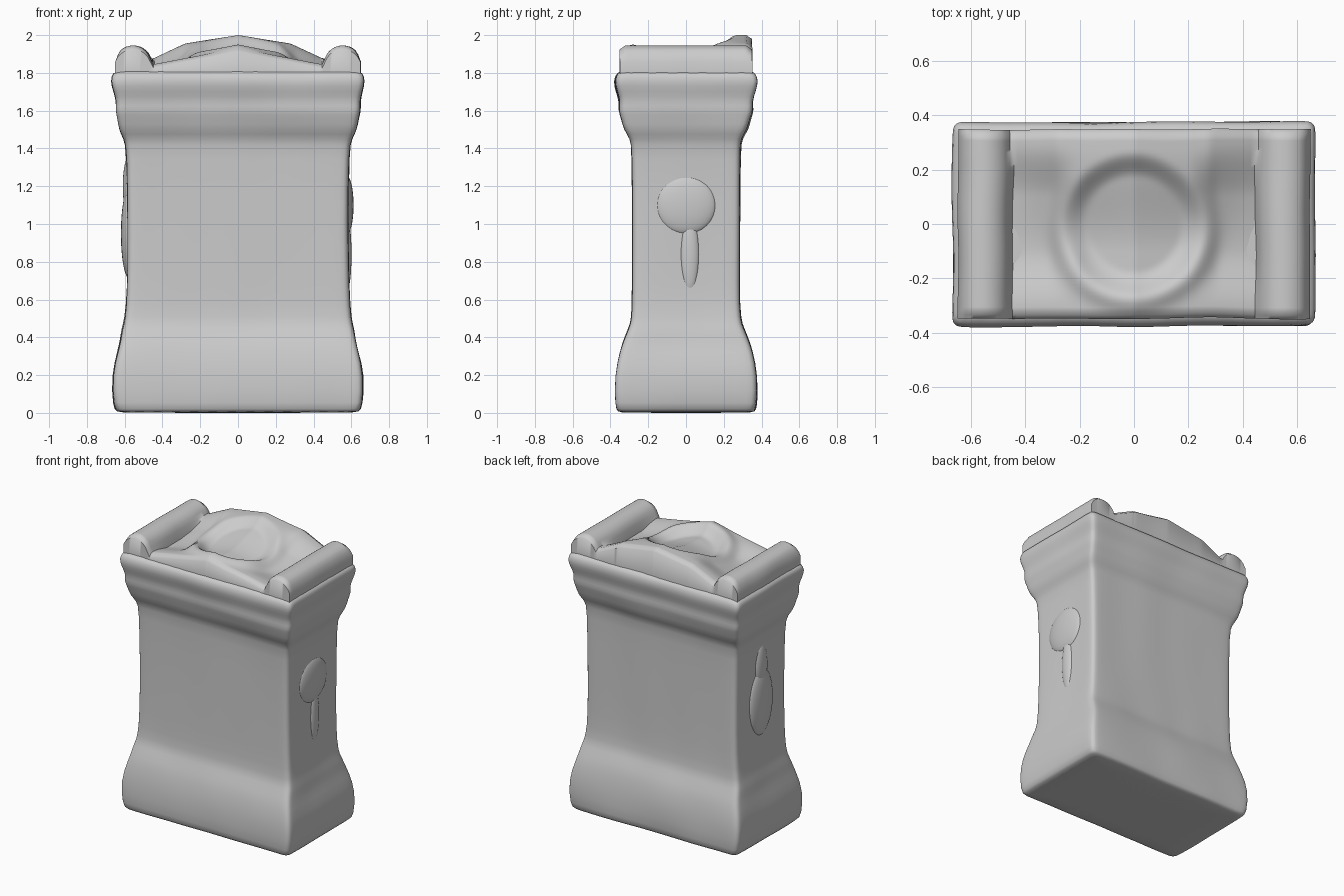
import bpy, bmesh, math
from mathutils import Vector, noise

cube = bpy.data.objects.get("Cube")
if cube:
    bpy.data.objects.remove(cube, do_unlink=True)

stone = bpy.data.materials.new("pale_stone")
stone.use_nodes = True
colour = (0.6, 0.6, 0.6, 1)
stone.diffuse_color = colour
bsdf = stone.node_tree.nodes["Principled BSDF"]
bsdf.inputs["Base Color"].default_value = colour
bsdf.inputs["Roughness"].default_value = 0.9


def finish(name, bm, subdivide=False):
    """Turn a bmesh into a smooth stone object."""
    bmesh.ops.recalc_face_normals(bm, faces=bm.faces)
    mesh = bpy.data.meshes.new(name)
    bm.to_mesh(mesh)
    bm.free()
    mesh.materials.append(stone)
    ob = bpy.data.objects.new(name, mesh)
    bpy.context.collection.objects.link(ob)
    if subdivide:
        soften = ob.modifiers.new("soften", 'SUBSURF')
        soften.levels = soften.render_levels = 1
    bpy.ops.object.select_all(action='DESELECT')
    ob.select_set(True)
    bpy.context.view_layer.objects.active = ob
    bpy.ops.object.shade_smooth_by_angle(angle=math.radians(60))


def weathered(p, amount=0.008):
    """Nudge a point sideways for a worn surface."""
    n = noise.noise_vector(Vector(p) * 4)
    return Vector(p) + Vector((n.x, n.y, 0)) * amount


def outline(hx, hy, z, radius=0.035):
    """Rounded rectangle with evenly divided sides."""
    arcs = []
    for k, (sx, sy) in enumerate(((1, 1), (-1, 1), (-1, -1), (1, -1))):
        for i in range(4):
            a = math.pi / 2 * (k + i / 3)
            arcs.append(Vector((sx * (hx - radius) + radius * math.cos(a),
                                sy * (hy - radius) + radius * math.sin(a), z)))
    pts = []
    for i, p in enumerate(arcs):
        q = arcs[(i + 1) % len(arcs)]
        steps = 1
        if i % 4 == 3:
            steps = 6 if (i // 4) % 2 else 12
        pts += [p.lerp(q, s / steps) for s in range(steps)]
    return pts


def smooth(a, b, v):
    t = min(1, max(0, (v - a) / (b - a)))
    return t * t * (3 - 2 * t)


# Moulded base, shaft and cornice: height, half width, half depth
profile = [(0.0, 0.60, 0.33), (0.005, 0.64, 0.36), (0.03, 0.66, 0.375),
           (0.20, 0.67, 0.378), (0.33, 0.635, 0.35), (0.38, 0.622, 0.333),
           (0.45, 0.612, 0.305), (0.49, 0.598, 0.288), (0.65, 0.587, 0.284),
           (1.0, 0.583, 0.284), (1.40, 0.59, 0.286), (1.45, 0.605, 0.293),
           (1.50, 0.632, 0.328), (1.56, 0.638, 0.342), (1.60, 0.65, 0.358),
           (1.65, 0.645, 0.35), (1.70, 0.658, 0.367), (1.76, 0.674, 0.382),
           (1.80, 0.658, 0.362), (1.82, 0.64, 0.34)]
bm = bmesh.new()
rings = [[bm.verts.new(weathered(p)) for p in outline(hx, hy, z)]
         for z, hx, hy in profile]
for low, high in zip(rings, rings[1:]):
    for i in range(len(low)):
        j = (i + 1) % len(low)
        bm.faces.new((low[i], low[j], high[j], high[i]))
bm.faces.new(rings[0])
bm.faces.new(rings[-1])
finish("altar_body", bm, subdivide=True)


def crown_height(x, y):
    """Pediment, side bolsters and round offering bowl."""
    ax = abs(x)
    back = smooth(-0.1, 0.28, y)
    front_gable = 1.93 - 0.19 * ax
    back_gable = 2.0 - 0.16 * ax - 0.3 * max(0, ax - 0.28)
    z = front_gable + (back_gable - front_gable) * back
    z = max(z, 1.84)
    z -= 0.035 * smooth(0.2, 0.32, ax) * (1 - smooth(0.1, 0.3, abs(y)))
    r = math.hypot(x, y)
    z += 0.02 * math.exp(-((r - 0.28) / 0.04) ** 2) * (1 - back)
    z -= 0.045 * (1 - smooth(0.17, 0.27, r))
    across = abs(ax - 0.555) / 0.1
    if across < 1:
        z = max(z, 1.84 + 0.105 * math.sqrt(1 - across ** 2))
    edge = min(0.65 - ax, 0.348 - abs(y))
    return z - 0.02 * (1 - smooth(0, 0.03, edge))


# Crown: shaped top surface with side walls dropped into the cornice
bm = bmesh.new()
bmesh.ops.create_grid(bm, x_segments=90, y_segments=50, size=1)
for v in bm.verts:
    x, y = v.co.x * 0.648, v.co.y * 0.348
    v.co = weathered((x, y, crown_height(x, y)), 0.006)
border = [e for e in bm.edges if e.is_boundary]
wall = bmesh.ops.extrude_edge_only(bm, edges=border)["geom"]
for v in wall:
    if isinstance(v, bmesh.types.BMVert):
        v.co.z = 1.79
finish("crown", bm)


def relief(name, side, y, z, depth, ry, rz):
    """Shallow rounded carving on a flank."""
    bm = bmesh.new()
    bmesh.ops.create_uvsphere(bm, u_segments=32, v_segments=16, radius=1)
    for v in bm.verts:
        v.co = (side * 0.575 + v.co.x * depth, y + v.co.y * ry, z + v.co.z * rz)
    finish(name, bm)


# Libation dish on one flank, jug on the other
relief("dish", 1, 0, 1.1, 0.037, 0.16, 0.155)
relief("dish_handle", 1, 0.02, 0.84, 0.026, 0.05, 0.2)
relief("jug_belly", -1, 0, 0.95, 0.045, 0.13, 0.24)
relief("jug_neck", -1, 0, 1.2, 0.035, 0.07, 0.16)
